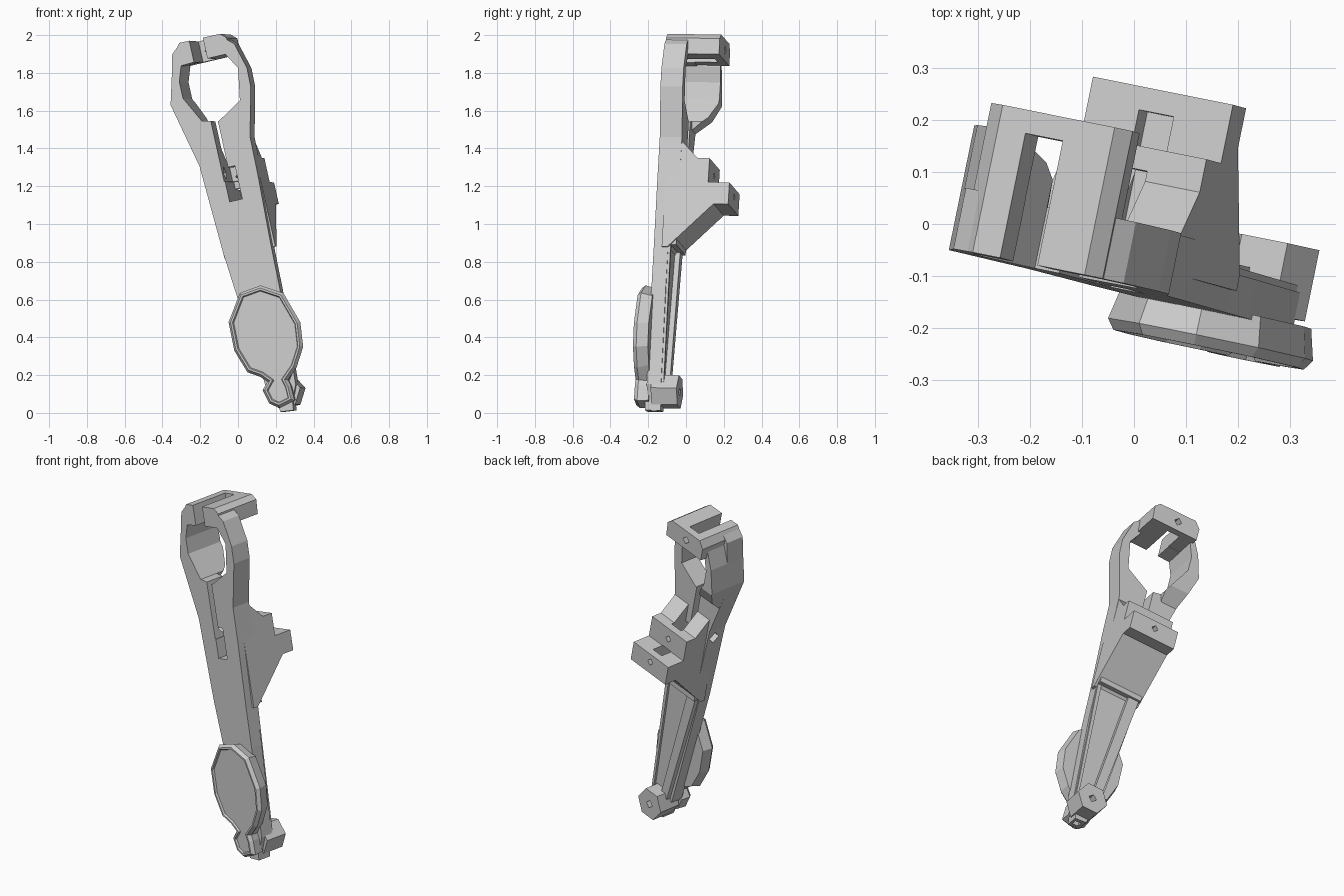
import bpy, bmesh, math
from mathutils import Matrix, Vector

cube = bpy.data.objects.get("Cube")
if cube:
    bpy.data.objects.remove(cube)

# Tilted frame: width, depth and length directions of the arm
U = Vector((0.957, -0.192, 0.2235))
V = Vector((0.2, 0.98, -0.015))
W = Vector((-0.216, 0.059, 0.976))
FRAME = Matrix((U, V, W)).transposed().to_4x4()
FRONT = -0.145

grey = bpy.data.materials.new("plain grey")
grey.use_nodes = True
grey.diffuse_color = (0.6, 0.6, 0.6, 1)
grey.node_tree.nodes["Principled BSDF"].inputs["Base Color"].default_value = (0.6, 0.6, 0.6, 1)


def finish(name, bm):
    bmesh.ops.recalc_face_normals(bm, faces=bm.faces)
    mesh = bpy.data.meshes.new(name)
    bm.to_mesh(mesh)
    bm.free()
    mesh.transform(FRAME)
    mesh.materials.append(grey)
    obj = bpy.data.objects.new(name, mesh)
    bpy.context.collection.objects.link(obj)
    return obj


def prism(name, points, low, high, across=False):
    """Extrude an outline through the depth, or across the width."""
    bm = bmesh.new()

    def spot(p, d):
        return (d, p[0], p[1]) if across else (p[0], d, p[1])
    a = [bm.verts.new(spot(p, low)) for p in points]
    b = [bm.verts.new(spot(p, high)) for p in points]
    bm.faces.new(a)
    bm.faces.new(b[::-1])
    for i in range(len(points)):
        j = (i + 1) % len(points)
        bm.faces.new((a[i], b[i], b[j], a[j]))
    return finish(name, bm)


def rect(u0, u1, w0, w1):
    return [(u0, w0), (u1, w0), (u1, w1), (u0, w1)]


def ngon(u, w, r, n):
    return [(u + r * math.cos(2 * math.pi * i / n), w + r * math.sin(2 * math.pi * i / n))
            for i in range(n)]


def cut(obj, *prisms):
    """Subtract prisms from a part, then discard them."""
    for args in prisms:
        cutter = prism("cutter", *args)
        cutter.hide_render = True
        mod = obj.modifiers.new("cut", "BOOLEAN")
        mod.operation = "DIFFERENCE"
        mod.solver = "EXACT"
        mod.object = cutter
        bpy.context.view_layer.update()
        deps = bpy.context.evaluated_depsgraph_get()
        mesh = bpy.data.meshes.new_from_object(obj.evaluated_get(deps))
        obj.modifiers.clear()
        obj.data = mesh
        bpy.data.objects.remove(cutter)


# Shared openings
bore = [(0.133, 1.85), (0.105, 1.77), (0.105, 1.68), (0.178, 1.54), (0.268, 1.52),
        (0.402, 1.6), (0.43, 1.77), (0.377, 1.86)]
thin_slot = (rect(0.225, 0.262, 1.2, 1.56), -0.3, 0.085)
wide_slot = (rect(0.23, 0.3, 1.09, 1.27), -0.3, 0.085)
side_hole = (ngon(-0.075, 1.25, 0.035, 4), 0.0, 0.25, True)

# Upper body with the ring
head = prism("upper_body", [(0.137, 0.82), (0.397, 0.82), (0.41, 1.2), (0.413, 1.4),
                            (0.475, 1.66), (0.477, 1.76), (0.438, 1.9), (0.37, 1.96),
                            (0.15, 1.965), (0.1, 1.92), (0.07, 1.8), (0.032, 1.66),
                            (0.113, 1.31)], FRONT, -0.025)
cut(head, (bore, -0.3, 0.3), thin_slot, wide_slot, side_hole,
    (rect(0.205, 0.28, 1.8, 2.1), -0.3, 0.1),
    (rect(-0.068, 0.1, 0.7, 0.822), 0, 0.6, True))

# Deep curved wall on one side of the ring
wall = prism("ring_side_wall", [(0.12, 1.9), (0.07, 1.8), (0.032, 1.66), (0.06, 1.54),
                                (0.09, 1.42), (0.17, 1.5), (0.178, 1.54), (0.105, 1.68),
                                (0.105, 1.77), (0.133, 1.85)], -0.1, 0.1)
cut(wall, ([(-0.03, 1.3), (0.2, 1.3), (0.2, 1.7), (0.113, 1.68), (0.058, 1.565),
            (-0.03, 1.49)], -0.1, 0.4, True))

# Top clip: two bars joined by a drilled end wall
top = prism("top_clip", [(0.118, 1.856), (0.4, 1.856), (0.405, 1.94), (0.375, 1.968),
                         (0.15, 1.97), (0.118, 1.93)], FRONT, 0.145)
cut(top, (rect(0.205, 0.28, 1.8, 2.1), -0.3, 0.1),
    (ngon(0.25, 1.912, 0.023, 4), 0, 0.3))

# Stepped rear bracket
bracket = prism("rear_bracket", [(-0.1, 0.808), (-0.069, 0.808), (0.166, 1.043), (0.245, 1.043),
                                 (0.245, 1.16), (0.13, 1.16), (0.13, 1.29), (0.065, 1.29),
                                 (-0.034, 1.39), (-0.1, 1.39)], 0.128, 0.41, True)
cut(bracket, thin_slot, (rect(0.23, 0.3, 1.09, 1.5), -0.3, 0.085),
    (rect(0.23, 0.3, 1.085, 1.162), -0.1, 0.2),
    (ngon(0.265, 1.225, 0.02, 4), 0, 0.3),
    (ngon(0.265, 1.112, 0.02, 4), 0.1, 0.3), side_hole)

# Lower leg with stiffening ribs
prism("lower_leg", [(0.254, -0.03), (0.33, -0.01), (0.365, 0.07), (0.393, 0.586), (0.397, 0.83),
                    (0.137, 0.83), (0.16, 0.577), (0.206, 0.084)], FRONT, -0.068)
prism("leg_rib", [(0.225, 0.08), (0.275, 0.08), (0.205, 0.85), (0.14, 0.85)], -0.08, -0.04)
prism("leg_edge_rib", [(0.345, 0.08), (0.36, 0.08), (0.397, 0.85), (0.375, 0.85)], -0.08, -0.055)

# Front disc with its tail, raised rim and recessed face
outline = [(0.12, 0.19), (0.155, 0.165), (0.13, 0.12), (0.165, 0.05), (0.22, 0.025),
           (0.3, 0.065), (0.28, 0.145), (0.265, 0.175), (0.31, 0.24), (0.345, 0.35), (0.33, 0.48),
           (0.24, 0.635), (0.12, 0.675), (0.01, 0.635), (-0.05, 0.48), (-0.02, 0.33), (0.05, 0.215)]
to_local = FRAME.inverted()
bm = bmesh.new()
back, front = [], []
for x, z in outline:
    y = (-0.195 - 0.2 * x + 0.015 * z) / 0.98
    p = to_local @ Vector((x, y, z))
    front.append(bm.verts.new(p))
    middle = Vector((0.26, 0, 0.39 if z > 0.18 else 0.05))
    q = middle + (p - middle) * 0.93
    back.append(bm.verts.new((q.x, FRONT + 0.01, q.z)))
face = bm.faces.new(front)
bm.faces.new(back[::-1])
for i in range(len(front)):
    j = (i + 1) % len(front)
    bm.faces.new((front[i], back[i], back[j], front[j]))
bm.normal_update()
if face.normal.y > 0:
    bmesh.ops.reverse_faces(bm, faces=bm.faces)
for thick, depth in ((0.014, 0.02), (0.01, 0.0), (0.005, -0.01)):
    bmesh.ops.inset_region(bm, faces=[face], thickness=thick, depth=depth, use_even_offset=True)
finish("front_disc", bm)

# Bottom boss with a bolt hole, and the small foot
boss = prism("bottom_boss", ngon(0.288, 0.048, 0.092, 6), -0.12, 0.02)
cut(boss, (ngon(0.288, 0.048, 0.024, 4), -0.04, 0.1))
foot = prism("bottom_foot", [(0.255, -0.055), (0.325, -0.062), (0.335, 0.02), (0.24, 0.02)],
             -0.155, -0.07)
cut(foot, (rect(0.275, 0.31, -0.1, -0.03), -0.13, -0.095))
